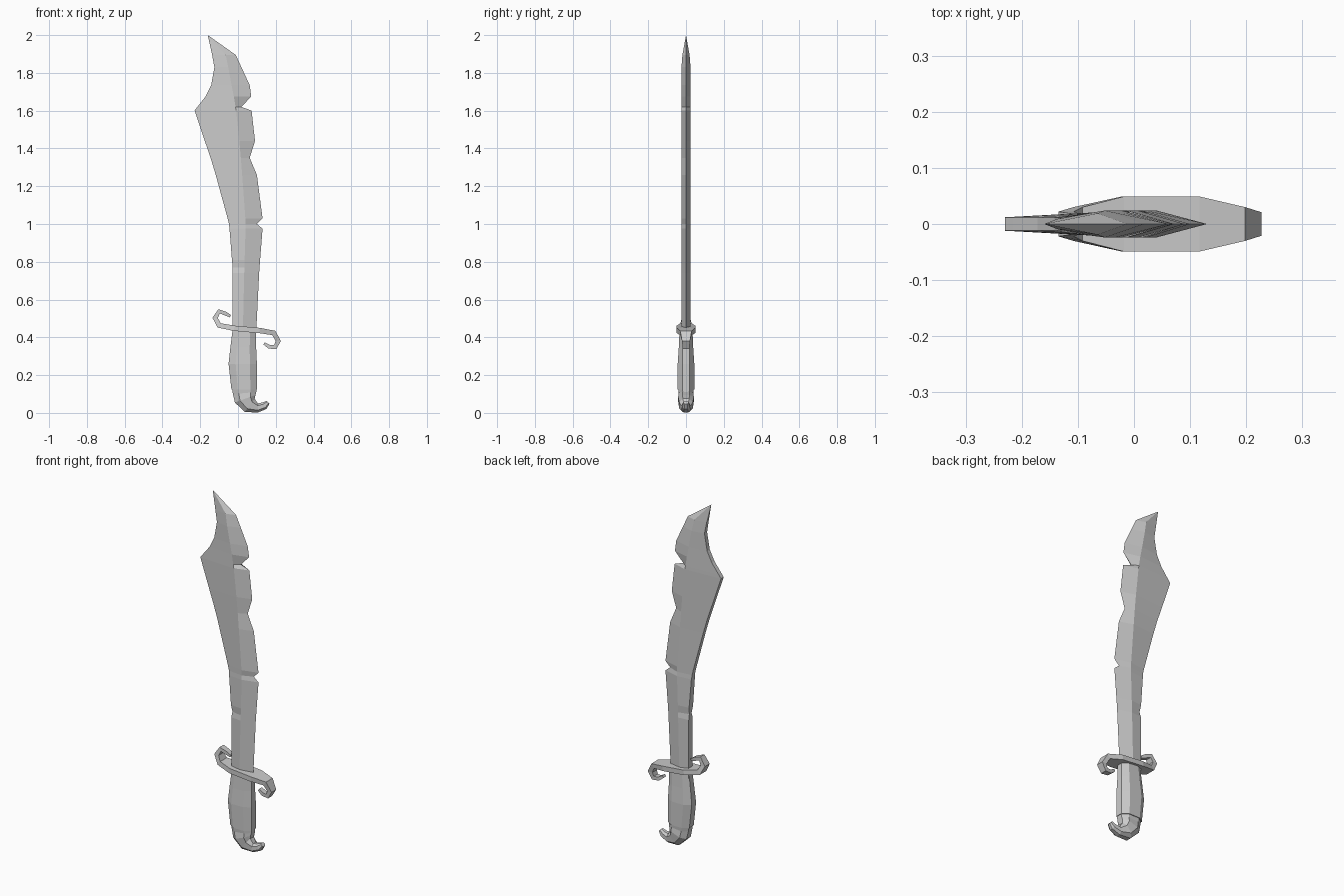
import bpy, bmesh
from mathutils import Vector


def loft(name, rings):
    """Skin a list of equal-length vertex rings and cap both ends."""
    bm = bmesh.new()
    vs = [[bm.verts.new(p) for p in ring] for ring in rings]
    n = len(rings[0])
    for a, b in zip(vs, vs[1:]):
        for i in range(n):
            j = (i + 1) % n
            bm.faces.new((a[i], a[j], b[j], b[i]))
    bm.faces.new(vs[0][::-1])
    bm.faces.new(vs[-1])
    bmesh.ops.remove_doubles(bm, verts=bm.verts, dist=1e-4)
    bmesh.ops.recalc_face_normals(bm, faces=bm.faces)
    me = bpy.data.meshes.new(name)
    bm.to_mesh(me)
    bm.free()
    ob = bpy.data.objects.new(name, me)
    bpy.context.collection.objects.link(ob)
    return ob


def sweep(name, path, section):
    """Loft a section along an xz path of (x, z, half_thickness, half_depth)."""
    pts = [Vector((p[0], 0, p[1])) for p in path]
    rings = []
    for i, (x, z, t, d) in enumerate(path):
        a = (pts[i] - pts[max(i - 1, 0)]).normalized()
        b = (pts[min(i + 1, len(pts) - 1)] - pts[i]).normalized()
        tan = (a + b).normalized()
        nrm = Vector((-tan.z, 0, tan.x))
        rings.append([pts[i] + nrm * (u * t) + Vector((0, v * d, 0)) for u, v in section])
    return loft(name, rings)


RECT = [(-1, -1), (1, -1), (1, 1), (-1, 1)]
OCT = [(-1, -.45), (-.5, -1), (.5, -1), (1, -.45), (1, .45), (.5, 1), (-.5, 1), (-1, .45)]

# blade: z, spine x, ridge x, cutting edge x, spine half depth
blade = [
    (0.40, -.030, .025, .095, .018), (0.74, -.030, .033, .112, .018),
    (0.77, -.028, .034, .114, .010), (0.81, -.032, .035, .117, .018),
    (0.975, -.045, .040, .130, .016), (1.00, -.048, .040, .100, .013),
    (1.03, -.055, .039, .130, .013), (1.26, -.118, .022, .100, .012),
    (1.35, -.145, .015, .062, .012), (1.44, -.176, .007, .090, .012),
    (1.60, -.230, -.010, .072, .012), (1.62, -.215, -.013, .018, .012),
    (1.675, -.172, -.022, .070, .012), (1.735, -.142, -.034, .062, .012),
    (1.83, -.125, -.052, .018, .012), (1.895, -.137, -.065, -.012, .009),
    (2.00, -.160, -.160, -.160, 0),
]
rings = []
for z, xl, xm, xr, yl in blade:
    ym = 0.024 if z < 1.87 else (0.019 if z < 1.95 else 0)
    rings.append([(xl, -yl, z), (xm, -ym, z), (xr, 0, z), (xm, ym, z), (xl, yl, z)])
loft("blade", rings)

# grip: z, left x, right x, half depth
grip = [(0.125, -.035, .100, .044), (0.26, -.050, .100, .044),
        (0.35, -.040, .096, .038), (0.445, -.028, .095, .034)]
loft("grip", [[((l + r) / 2 + u * (r - l) / 2, v * d, z) for u, v in OCT]
              for z, l, r, d in grip])

# pommel with hooked end
sweep("pommel", [(.033, .128, .064, .040), (.035, .105, .062, .038),
                 (.038, .075, .058, .042), (.062, .040, .044, .036),
                 (.105, .026, .024, .026), (.140, .038, .020, .020),
                 (.159, .056, .011, .014)], OCT)

# S-shaped guard
sweep("guard", [(-.040, .512, .007, .012), (-.065, .525, .010, .015),
                (-.100, .538, .012, .018), (-.121, .503, .014, .022),
                (-.100, .463, .014, .030), (-.020, .448, .014, .049),
                (.115, .436, .014, .049), (.190, .423, .014, .030),
                (.213, .380, .014, .021), (.197, .348, .012, .018),
                (.165, .350, .010, .015), (.138, .368, .007, .012)], RECT)
